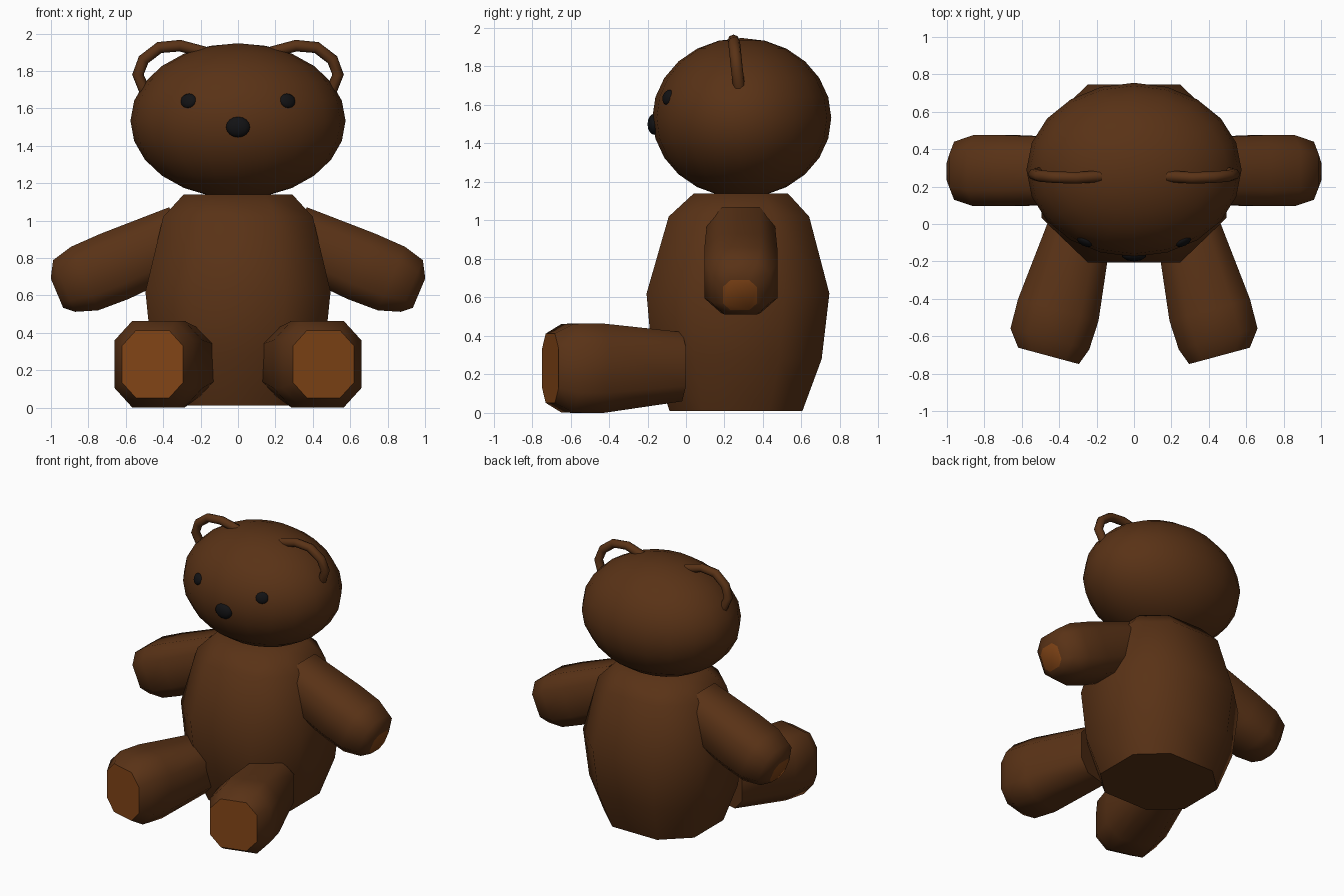
import bpy, bmesh
from mathutils import Vector

if "Cube" in bpy.data.objects:
    bpy.data.objects.remove(bpy.data.objects["Cube"])


def material(name, rgb):
    m = bpy.data.materials.new(name)
    m.diffuse_color = (*rgb, 1)
    m.use_nodes = True
    m.node_tree.nodes["Principled BSDF"].inputs["Base Color"].default_value = m.diffuse_color
    return m


FUR = material("fur", (0.10, 0.032, 0.008))
PAD = material("pad", (0.22, 0.058, 0.008))
BLACK = material("black", (0.006, 0.006, 0.007))


def add_object(name, bm, mats):
    mesh = bpy.data.meshes.new(name)
    bmesh.ops.recalc_face_normals(bm, faces=bm.faces)
    bm.to_mesh(mesh)
    bm.free()
    for m in mats:
        mesh.materials.append(m)
    ob = bpy.data.objects.new(name, mesh)
    bpy.context.collection.objects.link(ob)
    return ob


def loft(name, rings, u, v, cut=0.45, side=1):
    """Octagonal rings (centre, half width along u, half height along v);
    the last cap gets the pad material."""
    bm = bmesh.new()
    k = 1 - cut
    shape = [(1, -k), (1, k), (k, 1), (-k, 1), (-1, k), (-1, -k), (-k, -1), (k, -1)]
    loops = []
    for c, a, b in rings:
        loop = []
        for p, q in shape:
            co = Vector(c) + Vector(u) * p * a + Vector(v) * q * b
            co.x *= side
            loop.append(bm.verts.new(co))
        loops.append(loop)
    for l0, l1 in zip(loops, loops[1:]):
        for i in range(8):
            j = (i + 1) % 8
            bm.faces.new((l0[i], l0[j], l1[j], l1[i]))
    bm.faces.new(loops[0])
    bm.faces.new(loops[-1]).material_index = 1
    return add_object(name, bm, [FUR, PAD])


def ball(name, loc, size, mat, segs=16, rings=10, rot=(0, 0, 0)):
    bm = bmesh.new()
    bmesh.ops.create_uvsphere(bm, u_segments=segs, v_segments=rings, radius=1)
    ob = add_object(name, bm, [mat])
    ob.location, ob.scale, ob.rotation_euler = loc, size, rot
    return ob


# Body: top to bottom, both caps fur coloured
body = loft("body", [((0, .285, 1.14), .29, .245),
                     ((0, .275, 1.02), .40, .365),
                     ((0, .27, .62), .495, .475),
                     ((0, .265, .28), .46, .44),
                     ((0, .26, .01), .37, .345)], (1, 0, 0), (0, 1, 0), cut=0.5)
for poly in body.data.polygons:
    poly.material_index = 0

# Head and nose
ball("head", (0, .29, 1.533), (.575, .465, .415), FUR, 20, 12)
ball("nose", (0, -.165, 1.50), (.067, .035, .055), BLACK, 10, 8)

for s, tag in ((1, "left"), (-1, "right")):
    # Eyes lie against the curve of the head
    ball(f"eye_{tag}", (s * .265, -.093, 1.64), (.046, .022, .04), BLACK, 10, 8,
         (-.3, 0, s * .5))

    # Legs splay outward, ending in a flat sole
    loft(f"leg_{tag}", [((.295, -.045, .24), .175, .18),
                        ((.405, -.46, .232), .223, .232),
                        ((.45, -.615, .232), .218, .231),
                        ((.457, -.705, .232), .168, .18)],
         (.965, .26, 0), (0, 0, 1), side=s)

    # Arms slope down to a small paw pad
    loft(f"arm_{tag}", [((.30, .285, .91), .175, .175),
                        ((.66, .285, .755), .19, .19),
                        ((.82, .285, .69), .19, .185),
                        ((.93, .285, .65), .155, .15),
                        ((.968, .28, .612), .088, .085)],
         (0, 1, 0), (.39, 0, .92), side=s)

    # Ears are bent tubes
    cu = bpy.data.curves.new(f"ear_{tag}", 'CURVE')
    cu.dimensions = '3D'
    cu.bevel_depth, cu.bevel_resolution, cu.use_fill_caps = .031, 2, True
    path = [(.18, .255, 1.90), (.31, .247, 1.935), (.42, .25, 1.925),
            (.505, .257, 1.86), (.535, .265, 1.78), (.495, .277, 1.685)]
    sp = cu.splines.new('POLY')
    sp.points.add(len(path) - 1)
    for pt, (x, y, z) in zip(sp.points, path):
        pt.co = (s * x, y, z, 1)
    cu.materials.append(FUR)
    ear = bpy.data.objects.new(f"ear_{tag}", cu)
    bpy.context.collection.objects.link(ear)

# Soft shading with crisp soles
bpy.ops.object.select_all(action='DESELECT')
for ob in bpy.context.collection.objects:
    if ob.type == 'MESH':
        ob.select_set(True)
        bpy.context.view_layer.objects.active = ob
bpy.ops.object.shade_smooth_by_angle(angle=0.85)
